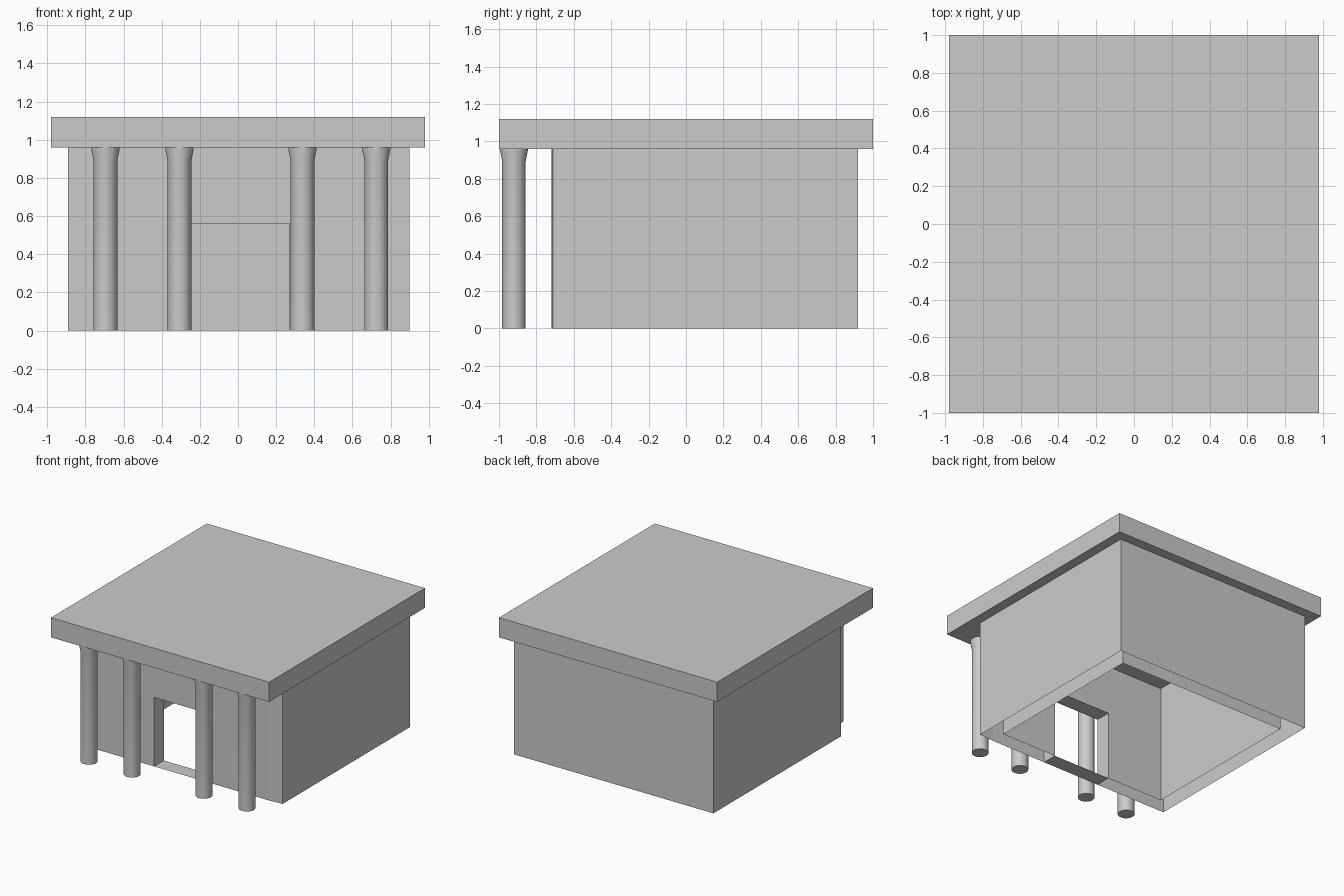
import bpy, bmesh, math

if "Cube" in bpy.data.objects:
    bpy.data.objects.remove(bpy.data.objects["Cube"])

H = 0.96                      # wall height
DL, DR, DT = -0.25, 0.27, 0.56  # door left, right, top


def make_object(name, bm):
    mesh = bpy.data.meshes.new(name)
    bm.to_mesh(mesh)
    bm.free()
    obj = bpy.data.objects.new(name, mesh)
    bpy.context.collection.objects.link(obj)
    return obj


def box(name, lo, hi):
    bm = bmesh.new()
    bmesh.ops.create_cube(bm, size=1)
    for v in bm.verts:
        v.co = [(a + b) / 2 + c * (b - a) for a, b, c in zip(lo, hi, v.co)]
    return make_object(name, bm)


def add_face(bm, points, flip=False):
    bm.faces.new([bm.verts.new(p) for p in (points[::-1] if flip else points)])


def wall_shell(bm, path, flip):
    """Wall quads along a plan path, then a front panel with a door notch."""
    for (ax, ay), (bx, by) in zip(path, path[1:]):
        add_face(bm, [(ax, ay, 0), (bx, by, 0), (bx, by, H), (ax, ay, H)], flip)
    (rx, y), (lx, _) = path[0], path[-1]
    outline = [(lx, 0), (DL, 0), (DL, DT), (DR, DT), (DR, 0), (rx, 0), (rx, H), (lx, H)]
    add_face(bm, [(x, y, z) for x, z in outline], flip)


# Hollow walls, open underneath: outer skin, inner skin and door reveal
bm = bmesh.new()
FRONT, INNER = -0.72, -0.595
wall_shell(bm, [(0.77, FRONT), (0.90, -0.712), (0.90, 0.92), (-0.89, 0.92), (-0.89, FRONT)], False)
wall_shell(bm, [(0.77, INNER), (0.77, 0.79), (-0.76, 0.79), (-0.76, INNER)], True)
door = [(DL, 0), (DL, DT), (DR, DT), (DR, 0)]
for (ax, az), (bx, bz) in zip(door, door[1:] + door[:1]):
    add_face(bm, [(ax, FRONT, az), (ax, INNER, az), (bx, INNER, bz), (bx, FRONT, bz)])
bmesh.ops.remove_doubles(bm, verts=bm.verts, dist=0.0005)
make_object("walls", bm)

# Flat slab roof
box("roof", (-0.98, -1.0, H), (0.98, 1.0, 1.12))


# Round columns with flared capitals
def column(name, x, y, sides=32):
    profile = [(0.0625, 0.0), (0.0625, 0.893), (0.074, 0.95), (0.074, H)]
    bm = bmesh.new()
    rings = [[bm.verts.new((x + r * math.cos(2 * math.pi * i / sides),
                            y + r * math.sin(2 * math.pi * i / sides), z))
              for i in range(sides)] for r, z in profile]
    for lower, upper in zip(rings, rings[1:]):
        for i in range(sides):
            j = (i + 1) % sides
            bm.faces.new((lower[i], lower[j], upper[j], upper[i]))
    bm.faces.new(rings[0][::-1])
    bm.faces.new(rings[-1])
    obj = make_object(name, bm)
    bpy.ops.object.select_all(action='DESELECT')
    obj.select_set(True)
    bpy.context.view_layer.objects.active = obj
    bpy.ops.object.shade_smooth_by_angle(angle=math.radians(30))


for n, x in enumerate((-0.695, -0.307, 0.338, 0.725), 1):
    column(f"column_{n}", x, -0.92)
